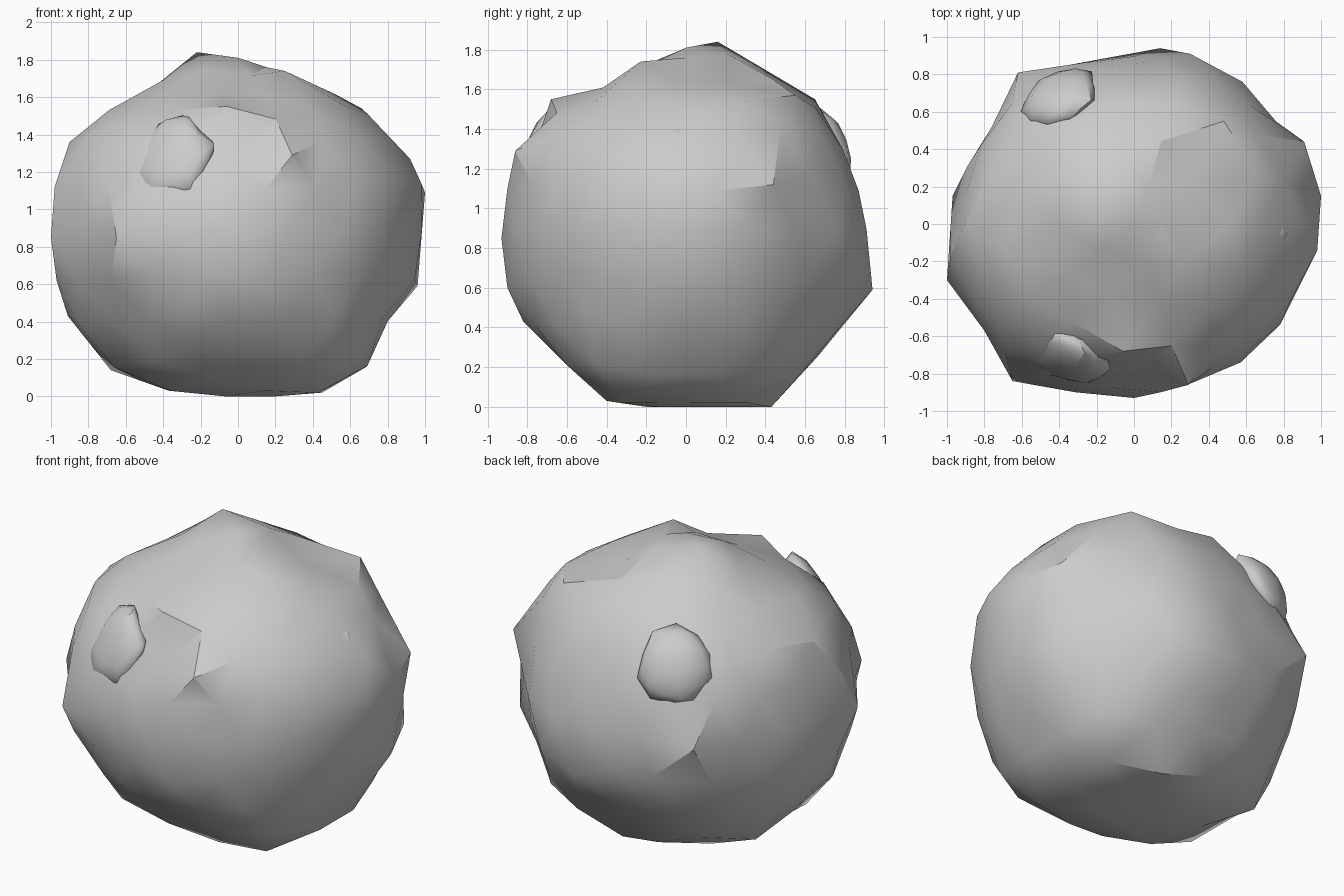
import bpy, math, random
from math import atan2, pi
from mathutils import Vector

if "Cube" in bpy.data.objects:
    bpy.data.objects.remove(bpy.data.objects["Cube"])

random.seed(4)
CENTRE = Vector((0, 0, 0.9))

# outlines of the boulder seen from the front (x, z), right (y, z) and top (x, y)
FRONT = [(-.22, 1.84), (0, 1.81), (.25, 1.74), (.67, 1.54), (.92, 1.27), (1, 1.09),
         (.96, .59), (.79, .39), (.69, .16), (.45, .02), (.2, 0), (-.07, 0), (-.37, .03),
         (-.68, .14), (-.91, .43), (-.97, .62), (-1, .85), (-.98, 1.12), (-.9, 1.36), (-.69, 1.53), (-.43, 1.67)]
RIGHT = [(.16, 1.84), (.65, 1.55), (.79, 1.3), (.87, 1.09), (.94, .59), (.8, .42), (.66, .25),
         (.43, 0), (-.2, 0), (-.4, .03), (-.6, .21), (-.82, .43), (-.9, .6), (-.94, .85),
         (-.9, 1.1), (-.86, 1.29), (-.68, 1.55), (-.37, 1.62), (-.14, 1.75)]
TOP = [(1, .15), (.98, -.14), (.78, -.54), (.57, -.74), (.29, -.86), (0, -.93), (-.31, -.9),
       (-.65, -.84), (-.8, -.57), (-1, -.3), (-.97, .15), (-.89, .31), (-.76, .52), (-.62, .81),
       (-.35, .85), (.14, .94), (.3, .91), (.58, .76), (.66, .62), (.91, .44)]

# marked corners: peak, top notch, front ledge, widest points, right-hand facet
CORNERS = [(-.22, .16, 1.84), (.15, 0, 1.76), (.51, 0, 1.62), (.66, .27, 1.54), (.48, .55, 1.57),
           (-.06, -.68, 1.55), (.02, -.77, 1.29), (.29, -.86, 1.29), (-.65, -.84, .85),
           (-1, -.3, .85), (0, -.93, .85), (.14, .94, .59), (1, .15, 1.09), (.91, .44, 1.12),
           (.96, .17, .59), (.79, .28, .39), (.45, .31, .02)]

# hollows (negative) and bulges (positive): direction, height, angular size
RELIEF = [((.40, .26, .75), -.10, .25), ((.15, -.72, .5), -.05, .22), ((-.5, -.55, -.55), -.08, .22),
          ((-.34, -.7, .4), -.05, .25), ((.8, -.05, .45), -.05, .2),
          ((-.85, .1, .35), -.04, .3), ((.5, .7, -.2), .04, .3),
          ((.38, -.38, -.85), .11, .35), ((-.38, -.38, -.85), .11, .3), ((.38, .38, -.85), .08, .35),
          ((-.45, .25, -.85), .07, .35), ((-.22, -.74, -.64), .08, .25), ((.6, .6, .5), .04, .25)]


def polar(points, v0):
    """Radius of an outline as a function of angle, straight between its points."""
    table = sorted((atan2(b - v0, a), math.hypot(a, b - v0)) for a, b in points)
    table = [(table[-1][0] - 2 * pi, table[-1][1])] + table + [(table[0][0] + 2 * pi, table[0][1])]

    def radius(a, b):
        t = atan2(b, a)
        for (t0, r0), (t1, r1) in zip(table, table[1:]):
            if t0 <= t <= t1:
                k = r0 * math.sin(t - t0) + r1 * math.sin(t1 - t)
                return r0 * r1 * math.sin(t1 - t0) / k if k > 1e-9 else r0
        return r0
    return radius


VIEWS = [(FRONT, 0, 2, .9), (RIGHT, 1, 2, .9), (TOP, 0, 1, 0)]
RADII = [(polar(points, v0), i, j) for points, i, j, v0 in VIEWS]


def surface(d):
    """Point on the boulder in direction d."""
    total = weight = 0
    for f, i, j in RADII:
        w = math.hypot(d[i], d[j]) ** 7
        total += w * f(d[i], d[j])
        weight += w
    r = total / weight
    for direction, height, size in RELIEF:
        r += height * math.exp(-(d.angle(Vector(direction)) / size) ** 2)
    return CENTRE + d * r


def smooth(obj, angle):
    bpy.ops.object.select_all(action='DESELECT')
    obj.select_set(True)
    bpy.context.view_layer.objects.active = obj
    bpy.ops.object.shade_smooth_by_angle(angle=math.radians(angle))


# main boulder
bpy.ops.mesh.primitive_ico_sphere_add(subdivisions=3, radius=1)
boulder = bpy.context.object
boulder.name = "boulder"
verts = boulder.data.vertices
for v in verts:
    v.co = surface(v.co.normalized()) + Vector([random.uniform(-.01, .01) for _ in range(3)])

# trim to each outline
for (points, i, j, v0), (f, _, _) in zip(VIEWS, RADII):
    for v in verts:
        a, b = v.co[i], v.co[j] - v0
        k = f(a, b) / max(math.hypot(a, b), 1e-6)
        if k < 1:
            v.co[i], v.co[j] = a * k, b * k + v0

# pull the nearest vertices onto the marked corners
fixed = set()
for c in map(Vector, CORNERS):
    near = min((v for v in verts if v.index not in fixed), key=lambda v: (v.co - c).length)
    near.co = c
    fixed.add(near.index)

# pull the nearest rim vertices onto the corners of each outline
for points, i, j, v0 in VIEWS:
    used = set(fixed)
    for a, b in points:
        def gap(v):
            return math.hypot(v.co[i] - a, v.co[j] - b)
        if any(gap(verts[n]) < .04 for n in fixed):
            continue
        near = min((v for v in verts if v.index not in used), key=gap)
        if gap(near) < .12:
            near.co[i], near.co[j] = a, b
            used.add(near.index)
smooth(boulder, 28)

# small lumps half sunk in the surface
for name, place, size, height in (("front_lump", (-.34, -.70, 1.27), .24, .10),
                                  ("side_lump", (.78, -.05, 1.32), .12, .06),
                                  ("back_lump", (-.40, .69, 1.33), .24, .12)):
    d = (Vector(place) - CENTRE).normalized()
    bpy.ops.mesh.primitive_ico_sphere_add(subdivisions=2, radius=1, location=surface(d) - d * .03)
    lump = bpy.context.object
    lump.name = name
    for v in lump.data.vertices:
        v.co *= random.uniform(.85, 1.08)
    lump.scale = (size * .95, size, height)
    lump.rotation_euler = d.to_track_quat('Z', 'Y').to_euler()
    smooth(lump, 40)
